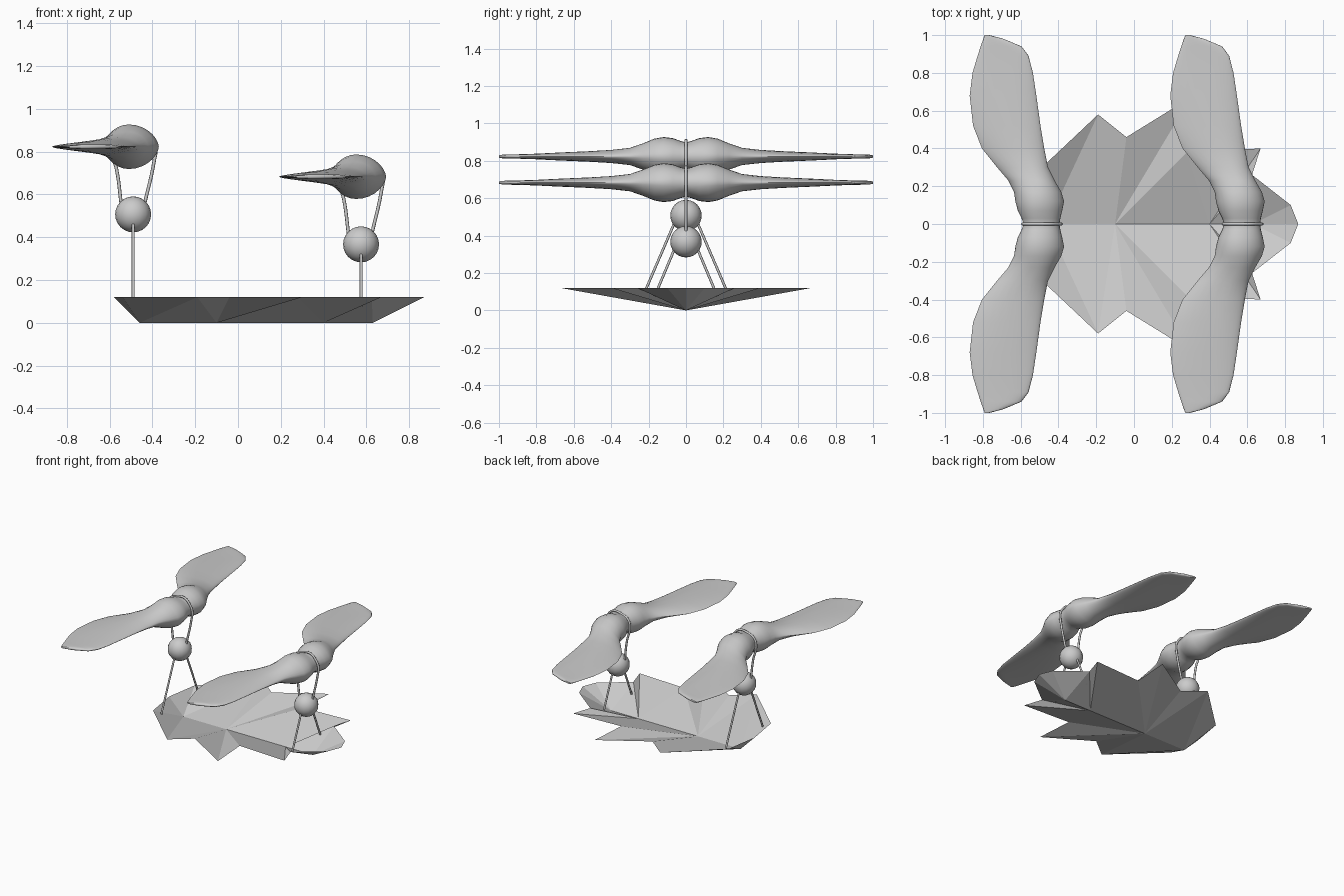
import bpy, bmesh, math
from mathutils import Vector

if "Cube" in bpy.data.objects:
    bpy.data.objects.remove(bpy.data.objects["Cube"])


def make_object(name, bm, angle=None):
    bmesh.ops.recalc_face_normals(bm, faces=bm.faces)
    me = bpy.data.meshes.new(name)
    bm.to_mesh(me)
    bm.free()
    ob = bpy.data.objects.new(name, me)
    bpy.context.collection.objects.link(ob)
    if angle:
        bpy.ops.object.select_all(action='DESELECT')
        ob.select_set(True)
        bpy.context.view_layer.objects.active = ob
        bpy.ops.object.shade_smooth_by_angle(angle=math.radians(angle))
    return ob


def tube(name, points, radius, smooth=False):
    cu = bpy.data.curves.new(name, 'CURVE')
    cu.dimensions = '3D'
    cu.bevel_depth = radius
    cu.bevel_resolution = 2
    cu.use_fill_caps = True
    if smooth:
        sp = cu.splines.new('BEZIER')
        sp.bezier_points.add(len(points) - 1)
        for bp, p in zip(sp.bezier_points, points):
            bp.co = p
            bp.handle_left_type = bp.handle_right_type = 'AUTO'
        cu.resolution_u = 6
    else:
        sp = cu.splines.new('POLY')
        sp.points.add(len(points) - 1)
        for q, p in zip(sp.points, points):
            q.co = (*p, 1)
    ob = bpy.data.objects.new(name, cu)
    bpy.context.collection.objects.link(ob)
    return ob


# Leaf hull: jagged rim folded down to a straight keel
RIM = [(0.87, 0), (0.83, 0.10), (0.625, 0.26), (0.67, 0.40), (0.28, 0.38),
       (0.30, 0.67), (-0.04, 0.46), (-0.19, 0.58), (-0.54, 0.25), (-0.58, 0)]
KEEL = [0.63, 0.40, -0.10, -0.46]
# (keel index, rim indices fanned from it)
FANS = [(0, (0, 1, 2)), (1, (2, 3, 4)), (2, (4, 5, 6, 7)), (3, (7, 8, 9))]
bm = bmesh.new()
keel = [bm.verts.new((x, 0, 0)) for x in KEEL]
for side in (1, -1):
    rim = [bm.verts.new((x, side * y, 0.12)) for x, y in RIM]
    for k, ids in FANS:
        for a, b in zip(ids, ids[1:]):
            bm.faces.new((keel[k], rim[a], rim[b]))
        if k < 3:
            bm.faces.new((keel[k], rim[ids[-1]], keel[k + 1]))
bmesh.ops.remove_doubles(bm, verts=bm.verts, dist=1e-4)
make_object("leaf_hull", bm)

# Wing stations: y, rear x, front x, half height, edge sharpness (x relative to hub centre)
STATIONS = [
    (0.00, -0.085, 0.105, 0.075, 1.0), (0.03, -0.095, 0.11, 0.083, 1.0),
    (0.07, -0.115, 0.12, 0.098, 1.1), (0.12, -0.128, 0.13, 0.104, 1.2),
    (0.17, -0.135, 0.115, 0.095, 1.3), (0.23, -0.165, 0.08, 0.070, 1.5),
    (0.30, -0.225, 0.045, 0.046, 1.7), (0.40, -0.305, 0.025, 0.035, 1.7),
    (0.52, -0.352, 0.005, 0.028, 1.6), (0.68, -0.37, -0.017, 0.021, 1.3),
    (0.80, -0.355, -0.035, 0.015, 1.0), (0.89, -0.328, -0.058, 0.012, 0.8),
    (0.94, -0.312, -0.095, 0.011, 0.7), (0.98, -0.298, -0.19, 0.010, 0.7),
    (1.00, -0.29, -0.265, 0.006, 0.7)]
N = 28


def wing_pair(name, cx, cz):
    bm = bmesh.new()
    full = [(-y, *r) for y, *r in STATIONS[:0:-1]] + STATIONS
    rings = []
    for y, x0, x1, h, p in full:
        # thickest point stays near the hub axis
        peak = min(max(-0.01, x0 + 0.42 * (x1 - x0)), x1 - 0.35 * (x1 - x0))
        ring = []
        for i in range(N):
            t = 2 * math.pi * i / N
            c, s = math.cos(t), math.sin(t)
            x = peak + c * ((x1 - peak) if c > 0 else (peak - x0))
            q = p if c < 0 else max(min(p, 1.25), 0.7)
            z = math.copysign(abs(s) ** q, s) * h
            ring.append(bm.verts.new((cx + x, y, cz + z)))
        rings.append(ring)
    for a, b in zip(rings, rings[1:]):
        for i in range(N):
            j = (i + 1) % N
            bm.faces.new((a[i], a[j], b[j], b[i]))
    bm.faces.new(rings[0])
    bm.faces.new(rings[-1])
    make_object(name, bm, 50)


def flyer(tag, cx, dz, foot_y, foot_z, ball_x):
    cz = 0.823 + dz
    ball = Vector((ball_x, 0, 0.507 + dz))
    wing_pair(tag + "_wings", cx, cz)
    # Ball
    bm = bmesh.new()
    bmesh.ops.create_uvsphere(bm, u_segments=16, v_segments=12, radius=0.084)
    bmesh.ops.translate(bm, verts=bm.verts, vec=ball)
    make_object(tag + "_ball", bm, 60)
    # Legs standing in the leaf
    for side, label in ((1, "back"), (-1, "front")):
        tube(f"{tag}_{label}_leg",
             [(ball_x, side * 0.045, ball.z), (ball_x, side * foot_y, foot_z)], 0.007)
    # Strap looping from the ball over the wing hub
    loop = [(-0.045, 0.55), (-0.068, 0.72), (-0.09, 0.80), (-0.075, 0.87), (-0.02, 0.90),
            (0.05, 0.905), (0.095, 0.865), (0.115, 0.82), (0.108, 0.755), (0.062, 0.55)]
    tube(tag + "_strap", [(cx + x, 0, z + dz) for x, z in loop], 0.008, True)


flyer("rear", -0.50, 0.0, 0.222, 0.095, -0.49)
flyer("lead", 0.562, -0.14, 0.168, 0.075, 0.575)
